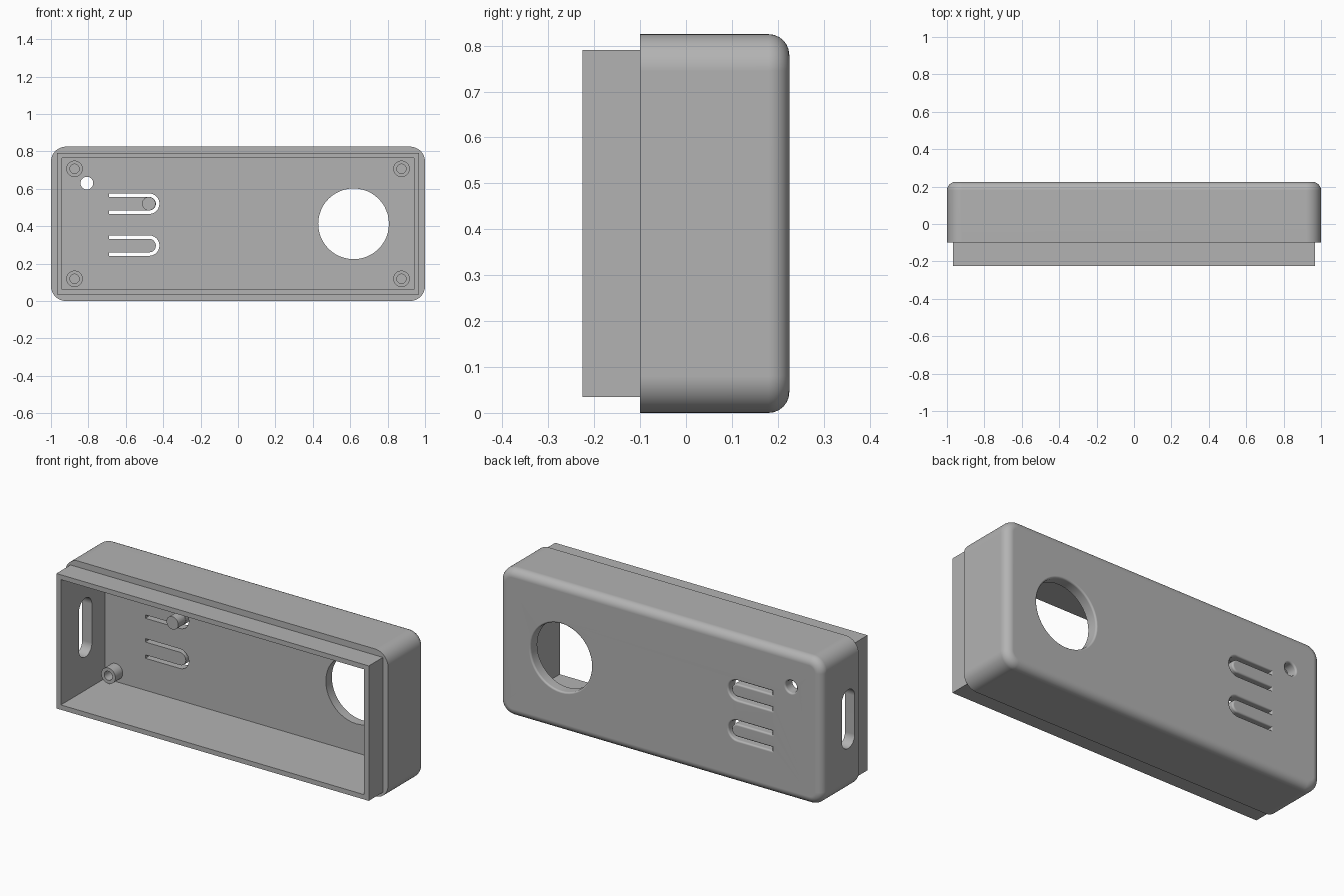
import bpy, bmesh, math

cube = bpy.data.objects.get("Cube")
if cube:
    bpy.data.objects.remove(cube, do_unlink=True)

grey = bpy.data.materials.new("plain grey")
grey.use_nodes = True
COLOUR = (0.45, 0.45, 0.45, 1)
grey.diffuse_color = COLOUR
grey.node_tree.nodes["Principled BSDF"].inputs["Base Color"].default_value = COLOUR

MID = 0.4125          # height of the centre line
BACK, WALL = 0.225, 0.165   # outer and inner face of the back panel


def arc(cx, cz, r, start, end, n=12):
    angles = [math.radians(start + (end - start) * i / n) for i in range(n + 1)]
    return [(cx + r * math.cos(a), cz + r * math.sin(a)) for a in angles]


def rounded(cx, cz, hw, hh, r):
    """Rounded rectangle outline that can be grown by an offset."""
    def outline(o):
        pts = []
        for i, (sx, sz) in enumerate([(1, 1), (-1, 1), (-1, -1), (1, -1)]):
            rr = r + o if r else 0
            pts += arc(cx + sx * (hw + o - rr), cz + sz * (hh + o - rr), rr, 90 * i, 90 * i + 90)
        return pts
    return outline


def circle(cx, cz, r):
    return rounded(cx, cz, r, r, r)


def u_slot(cz):
    """U-shaped slit around a flexible tongue."""
    def outline(o):
        left, cx = -0.69 - o, -0.475
        big, small = 0.055 + o, 0.036 - o
        return ([(left, cz - big)] + arc(cx, cz, big, -90, 90) + [(left, cz + big)]
                + [(left, cz + small)] + arc(cx, cz, small, 90, -90) + [(left, cz - small)])
    return outline


def loft(name, outline, layers, axis="Y"):
    """Stack offset copies of an outline along an axis and skin them."""
    bm = bmesh.new()
    rings = []
    for d, o in layers:
        rings.append([bm.verts.new((u, d, v) if axis == "Y" else (d, u, v)) for u, v in outline(o)])
    n = len(rings[0])
    for a, b in zip(rings, rings[1:]):
        for i in range(n):
            j = (i + 1) % n
            bm.faces.new((a[i], a[j], b[j], b[i]))
    bm.faces.new(rings[0])
    bm.faces.new(rings[-1])
    bmesh.ops.remove_doubles(bm, verts=bm.verts[:], dist=1e-5)
    bmesh.ops.recalc_face_normals(bm, faces=bm.faces[:])
    mesh = bpy.data.meshes.new(name)
    bm.to_mesh(mesh)
    bm.free()
    mesh.materials.append(grey)
    ob = bpy.data.objects.new(name, mesh)
    bpy.context.collection.objects.link(ob)
    return ob


def select(ob):
    bpy.ops.object.select_all(action="DESELECT")
    ob.select_set(True)
    bpy.context.view_layer.objects.active = ob


def combine(ob, tool, operation):
    mod = ob.modifiers.new("combine", "BOOLEAN")
    mod.object, mod.operation, mod.solver = tool, operation, "EXACT"
    select(ob)
    bpy.ops.object.modifier_apply(modifier=mod.name)
    bpy.data.objects.remove(tool, do_unlink=True)


def fillet(r, sign, n=6):
    """Quarter-round layers ending at the back face."""
    steps = [math.pi / 2 * i / n for i in range(n + 1)]
    return [(BACK - r + r * math.sin(t), sign * r * (1 - math.cos(t))) for t in steps]


def smooth(ob):
    select(ob)
    bpy.ops.object.shade_smooth_by_angle(angle=math.radians(35))
    mod = ob.modifiers.new("flat panels", "WEIGHTED_NORMAL")
    mod.keep_sharp = True


# Shell: rounded cover, sharp-cornered lip, hollow interior
shell = loft("case_shell", rounded(0, MID, 1, MID, 0.08), [(-0.1, 0)] + fillet(0.045, -1))
combine(shell, loft("lip", rounded(0, MID, 0.968, 0.378, 0), [(-BACK, 0), (0, 0)]), "UNION")
combine(shell, loft("cavity", rounded(0, MID, 0.94, 0.351, 0), [(-0.4, 0), (WALL, 0)]), "DIFFERENCE")

# Openings in the back panel, softened on the outside
openings = [circle(0.618, MID, 0.189), circle(-0.808, 0.63, 0.034), u_slot(0.52), u_slot(0.296)]
for shape in openings:
    layers = [(0.1, 0)] + fillet(0.01, 1, 3) + [(0.3, 0.01)]
    combine(shell, loft("opening", shape, layers), "DIFFERENCE")

# Tall slot through the right end wall
side_slot = rounded(-0.008, MID, 0.057, 0.165, 0.057)
combine(shell, loft("side_slot", side_slot, [(-1.1, 0), (-0.9, 0)], "X"), "DIFFERENCE")
smooth(shell)

# Screw bosses in the four corners
for side, sx in (("left", 1), ("right", -1)):
    for level, sz in (("upper", 1), ("lower", -1)):
        boss = loft(f"{level}_{side}_screw_boss", circle(sx * 0.874, MID + sz * 0.294, 0.044),
                    [(0.17, 0), (0.1, 0), (0.1, -0.019), (WALL, -0.019)])
        smooth(boss)

# Button peg on the upper tongue
smooth(loft("button_peg", circle(-0.477, 0.52, 0.036), [(0.17, 0), (0.1, 0)]))
